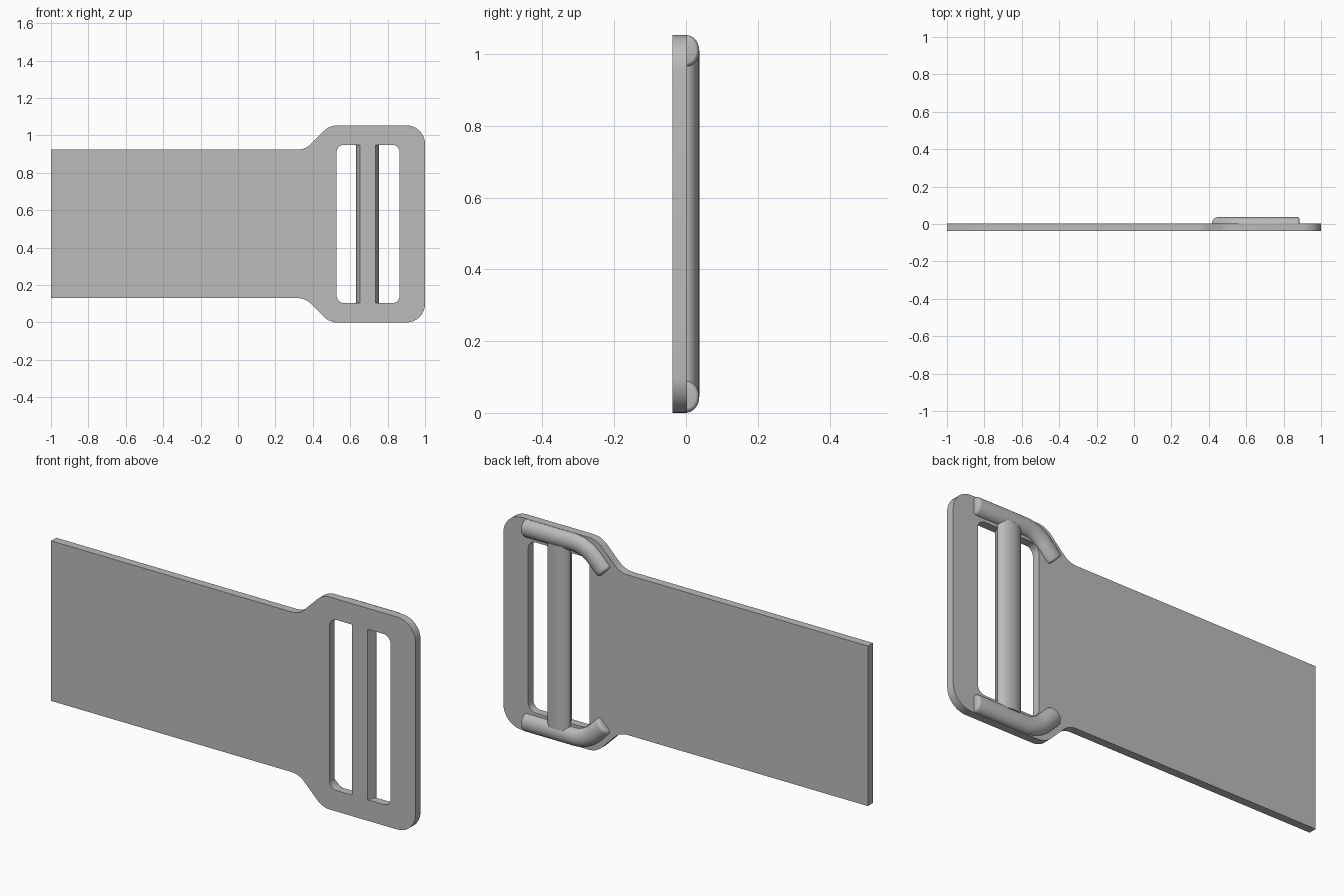
import bpy, bmesh, math
from mathutils import Vector

if "Cube" in bpy.data.objects:
    bpy.data.objects.remove(bpy.data.objects["Cube"])

H = 1.054            # overall height
FRONT, BACK, TOP = -0.037, 0.003, 0.037

grey = bpy.data.materials.new("plain_grey")
grey.diffuse_color = (0.5, 0.5, 0.5, 1)
grey.use_nodes = True
grey.node_tree.nodes["Principled BSDF"].inputs["Base Color"].default_value = grey.diffuse_color


def fillet(corners, closed=True, seg=10):
    """Round corners given as (x, z, radius)."""
    out, n = [], len(corners)
    for i, (x, z, r) in enumerate(corners):
        p = Vector((x, z))
        if r == 0 or (not closed and i in (0, n - 1)):
            out.append(p)
            continue
        a = (Vector(corners[i - 1][:2]) - p).normalized()
        b = (Vector(corners[(i + 1) % n][:2]) - p).normalized()
        half = a.angle(b) / 2
        c = p + (a + b).normalized() * (r / math.sin(half))
        t = r / math.tan(half)
        s, e = p + a * t - c, p + b * t - c
        turn = math.atan2(s.x * e.y - s.y * e.x, s.dot(e))
        for k in range(seg + 1):
            w = turn * k / seg
            out.append(c + Vector((s.x * math.cos(w) - s.y * math.sin(w),
                                   s.x * math.sin(w) + s.y * math.cos(w))))
    return out


def finish(ob):
    ob.data.materials.clear()
    ob.data.materials.append(grey)
    bpy.ops.object.select_all(action='DESELECT')
    ob.select_set(True)
    bpy.context.view_layer.objects.active = ob
    bpy.ops.object.shade_smooth_by_angle(angle=math.radians(35))


def mesh_object(name, bm):
    bmesh.ops.recalc_face_normals(bm, faces=bm.faces[:])
    me = bpy.data.meshes.new(name)
    bm.to_mesh(me)
    bm.free()
    ob = bpy.data.objects.new(name, me)
    bpy.context.collection.objects.link(ob)
    finish(ob)


def plate(name, loops):
    """Flat plate from an outline and its holes."""
    cu = bpy.data.curves.new(name + "_outline", 'CURVE')
    cu.dimensions, cu.fill_mode = '2D', 'BOTH'
    cu.extrude = (BACK - FRONT) / 2
    for pts in loops:
        sp = cu.splines.new('POLY')
        sp.points.add(len(pts) - 1)
        for q, p in zip(sp.points, pts):
            q.co = (p.x, p.y, 0, 1)
        sp.use_cyclic_u = True
    tmp = bpy.data.objects.new(name + "_tmp", cu)
    bpy.context.collection.objects.link(tmp)
    bpy.context.view_layer.update()
    me = bpy.data.meshes.new_from_object(
        tmp.evaluated_get(bpy.context.evaluated_depsgraph_get()))
    bpy.data.objects.remove(tmp)
    bm = bmesh.new()
    bm.from_mesh(me)
    bmesh.ops.remove_doubles(bm, verts=bm.verts[:], dist=1e-5)
    for v in bm.verts:
        x, z, d = v.co
        v.co = (x, (FRONT + BACK) / 2 - d, z)
    mesh_object(name, bm)


def half_round(name, path, half_width, soft=0.0, sides=18):
    """Sweep a half-ellipse along a path in the xz plane, lying on the plate."""
    dirs = [(path[min(i + 1, len(path) - 1)] - path[max(i - 1, 0)]).normalized()
            for i in range(len(path))]
    rings = [(p, d, 1.0) for p, d in zip(path, dirs)]
    if soft:                                   # gently rounded ends
        for k in range(1, 5):
            w = math.pi / 2 * k / 4
            push, s = soft * math.sin(w), 1 - 0.3 * (1 - math.cos(w))
            rings.insert(0, (path[0] - dirs[0] * push, dirs[0], s))
            rings.append((path[-1] + dirs[-1] * push, dirs[-1], s))
    bm = bmesh.new()
    loops = []
    for p, d, s in rings:
        side = Vector((-d.y, d.x))
        ring = []
        for k in range(sides + 1):
            w = math.pi * k / sides
            q = p + side * (half_width * s * math.cos(w))
            ring.append(bm.verts.new((q.x, BACK - 0.002 + (TOP - BACK + 0.002) * s * math.sin(w), q.y)))
        loops.append(ring)
    m = sides + 1
    for a, b in zip(loops, loops[1:]):
        for k in range(m):
            bm.faces.new((a[k], a[(k + 1) % m], b[(k + 1) % m], b[k]))
    bm.faces.new(loops[0])
    bm.faces.new(loops[-1])
    mesh_object(name, bm)


# strap plate with flared head and slot window
lower = [(-1, 0.13, 0), (0.36, 0.13, 0.1), (0.49, 0, 0.1), (1, 0, 0.1)]
outline = lower + [(x, H - z, r) for x, z, r in reversed(lower)]
x0, x1, z0, z1 = 0.527, 0.864, 0.104, H - 0.104
window = [(x0, z0, 0.04), (x1, z0, 0.04), (x1, z1, 0.04), (x0, z1, 0.04)]
plate("strap_plate", [fillet(outline), fillet(window)])

# centre bar web: tapered, flush with the plate front
bm = bmesh.new()
ends = [[bm.verts.new((x, y, z)) for x, y in
         ((0.651, FRONT), (0.736, FRONT), (0.755, BACK), (0.632, BACK))] for z in (z0, z1)]
for k in range(4):
    j = (k + 1) % 4
    bm.faces.new((ends[0][k], ends[0][j], ends[1][j], ends[1][k]))
bm.faces.new(ends[0])
bm.faces.new(ends[1])
mesh_object("centre_bar_web", bm)

# rounded back of the centre bar
half_round("centre_bar_back", [Vector((0.6935, 0.07)), Vector((0.6935, H - 0.07))], 0.0615)

# curved ribs along the top and bottom of the head
rib = fillet([(0.87, H - 0.045, 0), (0.545, H - 0.045, 0.16), (0.452, H - 0.138, 0)], closed=False)
half_round("top_rib", rib, 0.044, soft=0.015)
half_round("bottom_rib", [Vector((p.x, H - p.y)) for p in rib], 0.044, soft=0.015)
